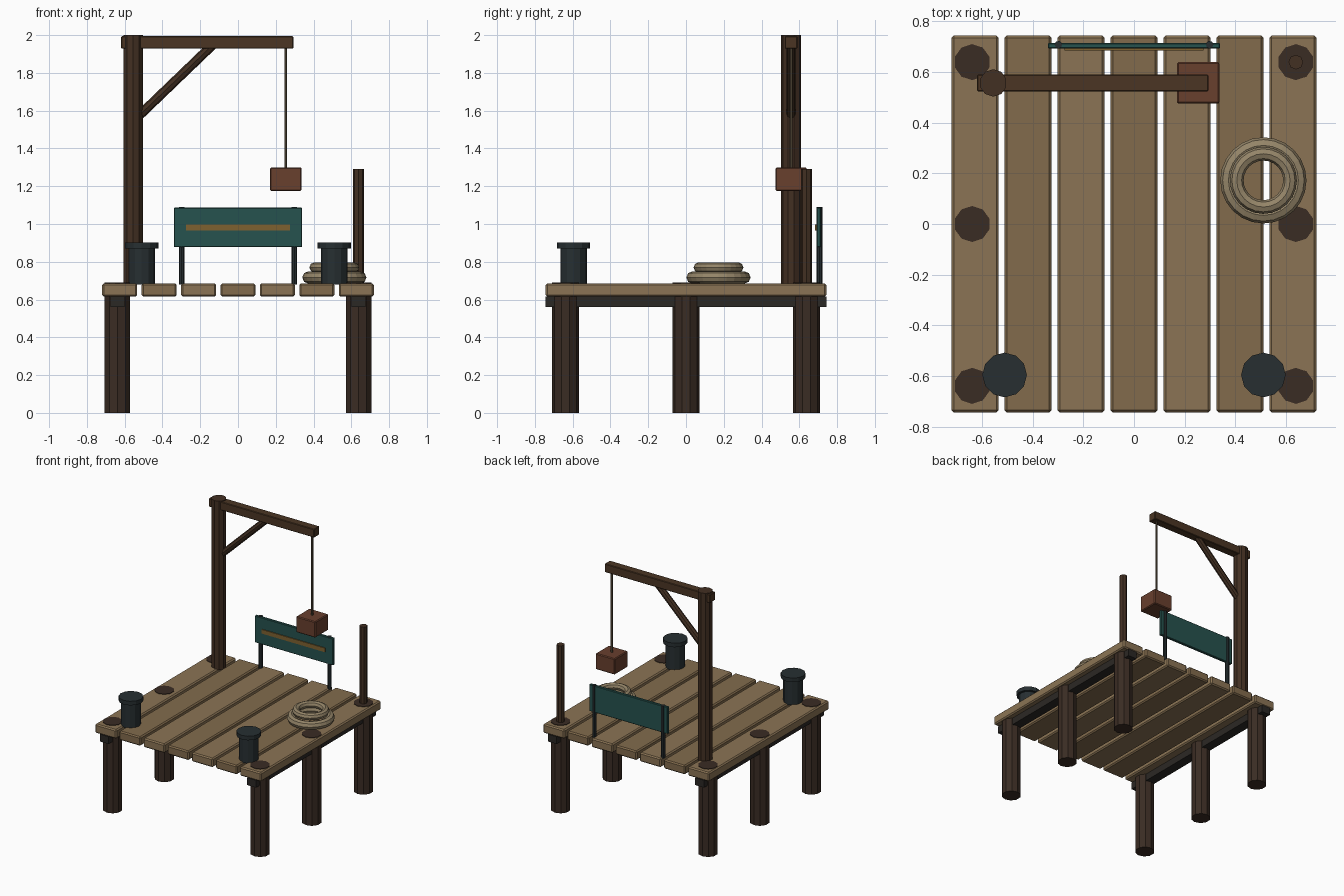
import bpy
from mathutils import Vector

if "Cube" in bpy.data.objects:
    bpy.data.objects.remove(bpy.data.objects["Cube"])


def mat(name, r, g, b):
    m = bpy.data.materials.new(name)
    m.diffuse_color = (r, g, b, 1)
    m.use_nodes = True
    m.node_tree.nodes["Principled BSDF"].inputs["Base Color"].default_value = m.diffuse_color
    return m


PLANK_A = mat("plank_light", 0.26, 0.175, 0.09)
PLANK_B = mat("plank_dark", 0.225, 0.148, 0.073)
PILE = mat("pile_wood", 0.042, 0.025, 0.017)
JOIST = mat("joist_wood", 0.024, 0.021, 0.018)
POST = mat("post_wood", 0.055, 0.029, 0.016)
ARM = mat("arm_wood", 0.07, 0.036, 0.017)
IRON = mat("iron", 0.02, 0.028, 0.031)
ROPE = mat("rope", 0.30, 0.235, 0.14)
CABLE = mat("cable", 0.1, 0.075, 0.045)
CRATE = mat("crate", 0.14, 0.05, 0.027)
TEAL = mat("teal_paint", 0.019, 0.085, 0.077)
OCHRE = mat("ochre_paint", 0.21, 0.12, 0.03)


def finish(o, name, m):
    o.name = name
    o.data.materials.append(m)
    return o


def box(name, lo, hi, m, bevel=0.0):
    lo, hi = Vector(lo), Vector(hi)
    bpy.ops.mesh.primitive_cube_add(size=1, location=(lo + hi) / 2)
    o = finish(bpy.context.object, name, m)
    o.scale = hi - lo
    bpy.ops.object.transform_apply(location=False, rotation=False, scale=True)
    if bevel:
        b = o.modifiers.new("edge", 'BEVEL')
        b.width, b.segments = bevel, 1
    return o


def rod(name, a, b, r, sides, m):
    a, b = Vector(a), Vector(b)
    d = b - a
    bpy.ops.mesh.primitive_cylinder_add(vertices=sides, radius=r, depth=d.length,
                                        location=(a + b) / 2)
    o = finish(bpy.context.object, name, m)
    if abs(d.x) + abs(d.y) > 1e-6:
        o.rotation_euler = d.to_track_quat('Z', 'Y').to_euler()
    return o


# deck planks
for i in range(7):
    x = (i - 3) * 0.2088
    box(f"deck_plank_{i + 1}", (x - 0.0925, -0.743, 0.615), (x + 0.0925, 0.743, 0.686),
        PLANK_B if i % 2 else PLANK_A, 0.009)

# piles and joists, mirrored left and right; bollards on the front corners
for side, s in (("left", -1), ("right", 1)):
    for row, y in (("front", -0.638), ("middle", 0), ("back", 0.638)):
        rod(f"pile_{row}_{side}", (s * 0.638, y, 0), (s * 0.638, y, 0.69), 0.071, 10, PILE)
    box(f"joist_{side}", (s * 0.638 - 0.038, -0.743, 0.56), (s * 0.638 + 0.038, 0.743, 0.617), JOIST)
    bx, by = s * 0.51, -0.595
    rod(f"bollard_body_{side}", (bx, by, 0.68), (bx, by, 0.875), 0.07, 12, IRON)
    rod(f"bollard_cap_{side}", (bx, by, 0.87), (bx, by, 0.902), 0.088, 12, IRON)

# mooring pole on the back right pile
rod("mooring_pole", (0.638, 0.638, 0.68), (0.638, 0.638, 1.29), 0.029, 8, POST)

# hoist: post, arm, diagonal brace, cable and hanging crate
cy = 0.556
rod("hoist_post", (-0.555, cy, 0.68), (-0.555, cy, 2.0), 0.054, 10, POST)
box("hoist_arm", (-0.619, cy - 0.033, 1.928), (0.293, cy + 0.033, 1.994), ARM, 0.004)
rod("hoist_brace", (-0.54, cy, 1.558), (-0.13, cy, 1.952), 0.025, 8, POST)
rod("hoist_cable", (0.253, cy, 1.28), (0.253, cy, 1.94), 0.008, 6, CABLE)
box("hanging_crate", (0.17, cy - 0.082, 1.175), (0.337, cy + 0.082, 1.30), CRATE, 0.006)

# sign board with stripe and two legs
box("sign_board", (-0.339, 0.691, 0.877), (0.339, 0.714, 1.087), TEAL, 0.004)
box("sign_stripe", (-0.274, 0.684, 0.966), (0.274, 0.695, 0.998), OCHRE)
for side, s in (("left", -1), ("right", 1)):
    rod(f"sign_leg_{side}", (s * 0.298, 0.707, 0.68), (s * 0.298, 0.707, 1.09), 0.015, 8, IRON)

# coiled rope
for name, z, big, small in (("rope_coil_lower", 0.717, 0.138, 0.032),
                            ("rope_coil_upper", 0.770, 0.105, 0.027)):
    bpy.ops.mesh.primitive_torus_add(location=(0.51, 0.172, z), major_radius=big,
                                     minor_radius=small, major_segments=24, minor_segments=8)
    finish(bpy.context.object, name, ROPE)
